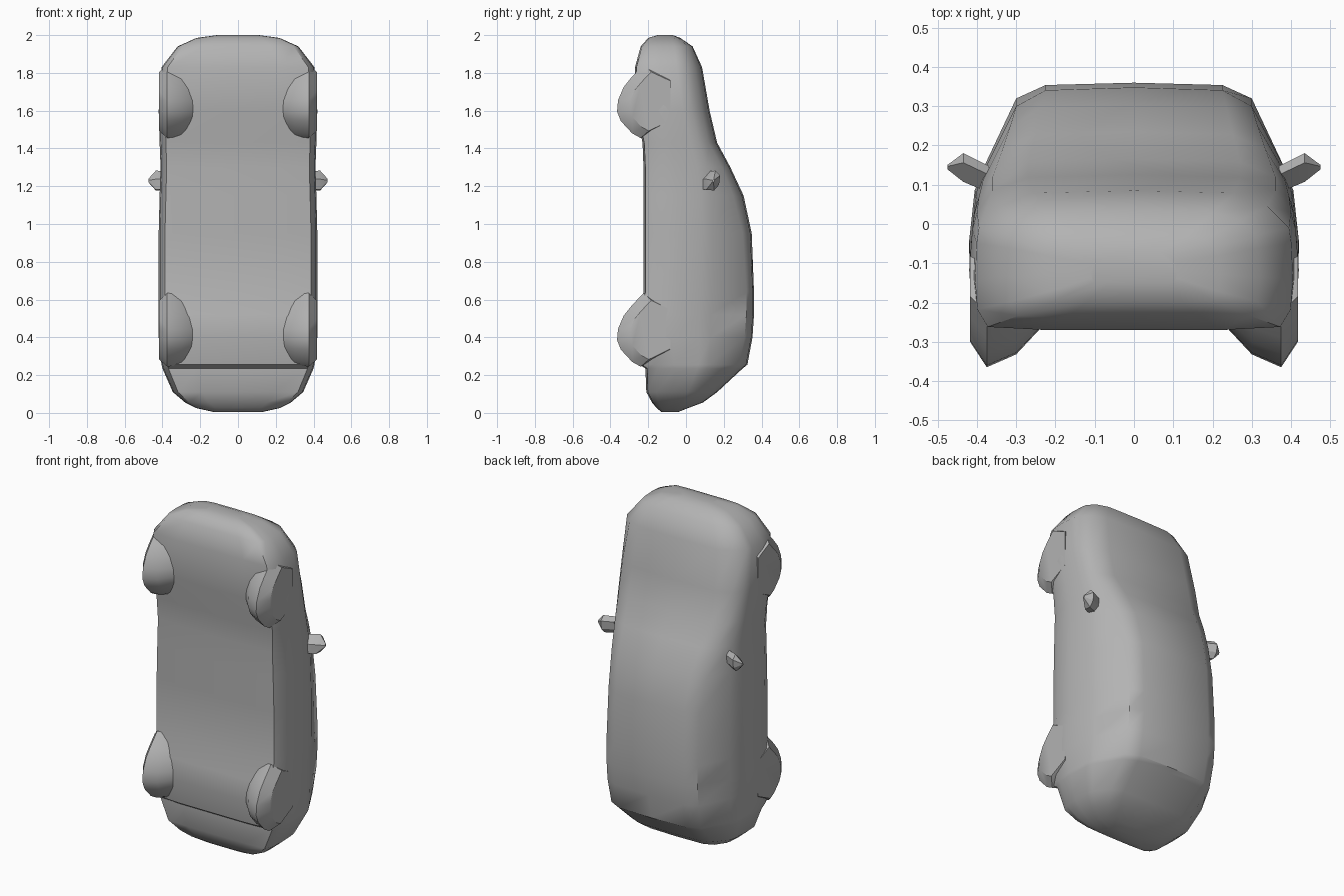
import bpy, bmesh, math

paint = bpy.data.materials.new("plain grey")
paint.diffuse_color = (0.45, 0.45, 0.45, 1)


def loft(name, rings, angle=40):
    """Skin a list of equal-length closed rings and cap both ends."""
    bm = bmesh.new()
    loops = [[bm.verts.new(p) for p in ring] for ring in rings]
    for a, b in zip(loops, loops[1:]):
        n = len(a)
        for i in range(n):
            j = (i + 1) % n
            bm.faces.new((a[i], a[j], b[j], b[i]))
    bm.faces.new(loops[0])
    bm.faces.new(loops[-1])
    bmesh.ops.recalc_face_normals(bm, faces=bm.faces)
    me = bpy.data.meshes.new(name)
    bm.to_mesh(me)
    bm.free()
    me.materials.append(paint)
    ob = bpy.data.objects.new(name, me)
    bpy.context.collection.objects.link(ob)
    bpy.ops.object.select_all(action='DESELECT')
    ob.select_set(True)
    bpy.context.view_layer.objects.active = ob
    bpy.ops.object.shade_smooth_by_angle(angle=math.radians(angle))
    return ob


# Car body standing on its tail: sections from tail to nose
# z, floor y, half width, belt y, belt half width, shoulder y, shoulder half width, top y
SECTIONS = [
    (0.005, -0.13, 0.13, -0.06, 0.12, -0.05, 0.10, -0.04),
    (0.025, -0.155, 0.22, -0.04, 0.21, -0.01, 0.18, 0.01),
    (0.055, -0.18, 0.28, 0.00, 0.27, 0.06, 0.23, 0.09),
    (0.11, -0.21, 0.345, 0.05, 0.335, 0.13, 0.27, 0.165),
    (0.235, -0.215, 0.40, 0.11, 0.385, 0.26, 0.29, 0.30),
    (0.255, -0.245, 0.405, 0.12, 0.385, 0.28, 0.295, 0.325),
    (0.40, -0.27, 0.42, 0.13, 0.385, 0.31, 0.30, 0.352),
    (0.52, -0.26, 0.42, 0.13, 0.385, 0.32, 0.30, 0.36),
    (0.64, -0.225, 0.42, 0.14, 0.385, 0.32, 0.30, 0.36),
    (0.95, -0.225, 0.42, 0.14, 0.385, 0.30, 0.30, 0.348),
    (1.15, -0.225, 0.415, 0.13, 0.385, 0.25, 0.315, 0.305),
    (1.30, -0.225, 0.41, 0.11, 0.385, 0.19, 0.335, 0.235),
    (1.43, -0.23, 0.415, 0.07, 0.395, 0.12, 0.36, 0.165),
    (1.60, -0.265, 0.42, 0.03, 0.40, 0.085, 0.36, 0.125),
    (1.83, -0.27, 0.405, -0.01, 0.395, 0.045, 0.34, 0.085),
    (1.94, -0.24, 0.32, -0.03, 0.31, 0.01, 0.27, 0.035),
    (1.985, -0.20, 0.22, -0.06, 0.21, -0.04, 0.18, -0.03),
    (2.0, -0.15, 0.11, -0.09, 0.10, -0.08, 0.09, -0.07),
]


def body_ring(z, floor, w, belt, wb, sh, ws, top):
    h = belt - floor
    half = [(0.55 * w, floor), (0.92 * w, floor + 0.03 * h),
            (0.985 * w, floor + 0.2 * h), (w, floor + 0.5 * h),
            (wb + 0.6 * (w - wb), belt - 0.15 * h), (wb, belt),
            (ws, sh), (0.75 * ws, sh + 0.85 * (top - sh))]
    right = [(x, y, z) for x, y in half]
    return ([(0, floor, z)] + right + [(0, top, z)]
            + [(-x, y, z) for x, y, z in reversed(right)])


loft("car_body", [body_ring(*s) for s in SECTIONS])

# Wheels: rounded bulges under each corner, chamfered on both sides
WHEEL = [(-0.10, -0.12), (-0.24, -0.19), (-0.285, -0.165), (-0.345, -0.10),
         (-0.365, -0.05), (-0.36, 0.01), (-0.33, 0.08), (-0.29, 0.13),
         (-0.225, 0.20), (-0.10, 0.14)]
# x, squeeze of depth and length
SLICES = [(0.225, 0.69, 0.8), (0.30, 0.91, 0.95), (0.375, 1.0, 1.0),
          (0.418, 0.82, 0.8)]
for end, zc in (("rear", 0.435), ("front", 1.645)):
    for label, side in (("right", 1), ("left", -1)):
        loft(f"{end}_{label}_wheel",
             [[(side * x, y * d, zc + dz * l) for y, dz in WHEEL]
              for x, d, l in SLICES], 35)

# Door mirrors: faceted pods widening outwards, then closing to a tip
MIRROR = [(0.075, 1.24), (0.14, 1.30), (0.172, 1.265),
          (0.165, 1.20), (0.13, 1.16), (0.075, 1.165)]
for label, side in (("right", 1), ("left", -1)):
    rings = []
    for x, k in ((0.37, 0.7), (0.435, 0.75), (0.475, 0.12)):
        cy = 0.115 if x < 0.4 else 0.145
        rings.append([(side * x, cy + (y - 0.125) * k, 1.23 + (z - 1.23) * k)
                      for y, z in MIRROR])
    loft(f"{label}_mirror", rings, 20)
